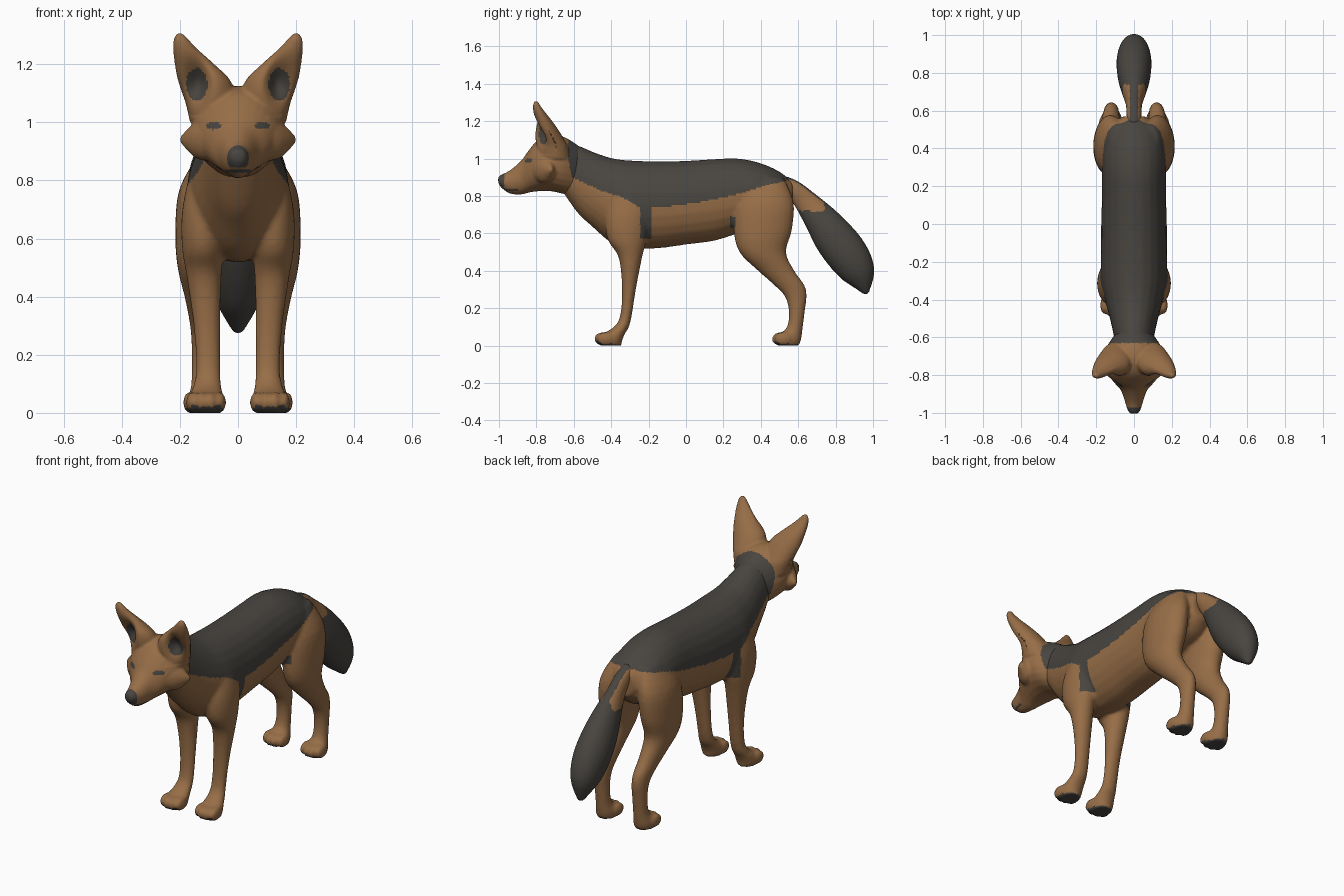
import bpy, bmesh, math
from mathutils import Vector

if "Cube" in bpy.data.objects:
    bpy.data.objects.remove(bpy.data.objects["Cube"])

# ---------- materials ----------
def material(name, rgb):
    m = bpy.data.materials.new(name)
    m.diffuse_color = (*rgb, 1)
    m.use_nodes = True
    m.node_tree.nodes["Principled BSDF"].inputs["Base Color"].default_value = m.diffuse_color
    return m

TAN = material("tan fur", (0.31, 0.155, 0.063))
DARK = material("dark fur", (0.066, 0.06, 0.052))

# ---------- helpers ----------
def spline(rows, steps=4):
    """Catmull-Rom interpolation of rows of numbers."""
    out = []
    for i in range(len(rows) - 1):
        p0, p1, p2, p3 = (rows[max(0, min(len(rows) - 1, i + k))] for k in (-1, 0, 1, 2))
        for s in range(steps):
            t = s / steps
            out.append([0.5 * (2 * b + (c - a) * t + (2 * a - 5 * b + 4 * c - d) * t * t
                               + (3 * b - a - 3 * c + d) * t ** 3)
                        for a, b, c, d in zip(p0, p1, p2, p3)])
    return out + [list(rows[-1])]

def loft(bm, rings, n=24):
    """Closed tube through elliptical rings (centre, half axis u, half axis v)."""
    loops = []
    for c, u, v in rings:
        loops.append([bm.verts.new(Vector(c) + Vector(u) * math.cos(2 * math.pi * k / n)
                                   + Vector(v) * math.sin(2 * math.pi * k / n)) for k in range(n)])
    for a, b in zip(loops, loops[1:]):
        for k in range(n):
            bm.faces.new((a[k], a[(k + 1) % n], b[(k + 1) % n], b[k]))
    bm.faces.new(loops[0])
    bm.faces.new(loops[-1])

def along_y(bm, rows):
    """rows: y, bottom, top, half width"""
    loft(bm, [((0, y, (b + t) / 2), (w, 0, 0), (0, 0, (t - b) / 2)) for y, b, t, w in spline(rows)])

def along_z(bm, rows):
    """rows: z, front y, back y, centre x, half width; mirrored pair"""
    for s in (-1, 1):
        loft(bm, [((s * x, (f + b) / 2, z), (w, 0, 0), (0, (b - f) / 2, 0))
                  for z, f, b, x, w in spline(rows)])

def blob(bm, x, y, z, rx, ry, rz):
    """mirrored pair of ellipsoids"""
    for s in (-1, 1):
        r = bmesh.ops.create_uvsphere(bm, u_segments=16, v_segments=10, radius=1)
        for v in r["verts"]:
            v.co = (s * x + v.co.x * rx, y + v.co.y * ry, z + v.co.z * rz)

def finish(bm, name, voxel, smooth, dark_rule, reshape=None):
    """Fuse the overlapping forms, smooth them, and colour faces by a rule."""
    bmesh.ops.recalc_face_normals(bm, faces=bm.faces)
    me = bpy.data.meshes.new(name)
    bm.to_mesh(me)
    bm.free()
    ob = bpy.data.objects.new(name, me)
    bpy.context.collection.objects.link(ob)
    r = ob.modifiers.new("fuse", 'REMESH')
    r.mode, r.voxel_size = 'VOXEL', voxel
    s = ob.modifiers.new("soften", 'SMOOTH')
    s.factor, s.iterations = 0.5, smooth
    bpy.ops.object.select_all(action='DESELECT')
    ob.select_set(True)
    bpy.context.view_layer.objects.active = ob
    bpy.ops.object.convert(target='MESH')
    me = ob.data
    if reshape:
        moves = [reshape(v.co, v.normal) for v in me.vertices]
        for v, m in zip(me.vertices, moves):
            v.co += m
        me.update()
    me.materials.clear()
    me.materials.append(TAN)
    me.materials.append(DARK)
    for p in me.polygons:
        p.material_index = int(dark_rule(p.center, p.normal))
        p.use_smooth = True

# ---------- colour rules ----------
EDGE = [(-.63, 1.0), (-.61, .90), (-.46, .83), (-.33, .79), (-.25, .74), (-.12, .74),
        (.07, .765), (.28, .81), (.44, .86), (.55, .885), (.70, .89)]

def saddle(c, n):
    if c.y < -.63:
        return False
    for (y0, z0), (y1, z1) in zip(EDGE, EDGE[1:]):
        if y0 <= c.y <= y1 and c.z > z0 + (z1 - z0) * (c.y - y0) / (y1 - y0):
            return True
    return False

def body_dark(c, n):
    stripe = -.245 < c.y < -.185 and .57 < c.z < .8 and abs(c.x) > .1
    flank = .235 < c.y < .265 and .63 < c.z < .69 and abs(c.x) > .1
    pads = c.z < .03 and n.z < -.5
    return saddle(c, n) or stripe or flank or pads

def head_dark(c, n):
    ax = abs(c.x)
    nose = c.y < -.972 and c.z > .845
    mouth = c.y < -.9 and abs(c.z - .832) < .006
    eye = c.y < -.78 and ((ax - .085) / .026) ** 2 + ((c.z - .988) / .013) ** 2 < 1
    ear = n.y < .3 and c.y < -.69 and ((ax - .142) / .036) ** 2 + ((c.z - 1.13) / .056) ** 2 < 1
    return nose or mouth or eye or ear or saddle(c, n)

def tail_dark(c, n):
    top_stripe = abs(c.x) < .022 and n.z > 0
    return top_stripe or c.z < .72 or c.y > .74

# ---------- body with four legs ----------
bm = bmesh.new()
along_y(bm, [(-.67, .84, 1.08, .095), (-.58, .71, 1.07, .11), (-.5, .635, 1.037, .128),
             (-.4, .55, 1.003, .155), (-.3, .52, .99, .175), (-.15, .52, .985, .176),
             (0, .54, .988, .174), (.15, .56, .997, .17), (.28, .60, 1.0, .17),
             (.4, .63, .975, .165), (.5, .66, .93, .13), (.57, .73, .875, .06)])
# front legs
along_z(bm, [(.85, -.38, -.2, .1, .06), (.7, -.43, -.19, .115, .077), (.57, -.42, -.21, .12, .073),
             (.47, -.36, -.235, .117, .06), (.3, -.342, -.268, .107, .046), (.16, -.352, -.29, .103, .042),
             (.1, -.385, -.305, .105, .047), (.065, -.44, -.325, .108, .057),
             (.03, -.46, -.34, .11, .06), (0, -.46, -.345, .11, .052)])
# hind legs
along_z(bm, [(.9, .34, .52, .08, .05), (.77, .27, .575, .12, .082), (.62, .255, .567, .132, .084),
             (.5, .285, .535, .134, .074), (.4, .385, .58, .128, .056), (.32, .475, .635, .122, .046),
             (.26, .53, .645, .12, .041), (.18, .55, .635, .12, .039), (.1, .54, .625, .12, .041),
             (.06, .50, .62, .12, .05), (.03, .49, .615, .12, .055), (0, .49, .605, .12, .05)])
# toes
for paw_y, paw_x in ((-.445, .11), (.505, .12)):
    for dx, dy in ((-.048, .015), (-.017, 0), (.017, 0), (.048, .015)):
        blob(bm, paw_x + dx, paw_y + dy, .036, .021, .048, .037)
finish(bm, "body_and_legs", .0105, 4, body_dark)

# ---------- head with ears ----------
bm = bmesh.new()
along_y(bm, [(-1.004, .868, .903, .02), (-.985, .842, .915, .034), (-.94, .812, .938, .048),
             (-.88, .808, .99, .07), (-.84, .818, 1.045, .105), (-.79, .825, 1.1, .14),
             (-.72, .825, 1.125, .16), (-.65, .81, 1.115, .145), (-.57, .80, 1.065, .09)])
# ears
along_z(bm, [(1.0, -.78, -.62, .09, .075), (1.06, -.80, -.63, .098, .083), (1.1, -.81, -.65, .103, .092),
             (1.15, -.815, -.68, .12, .09), (1.2, -.815, -.715, .15, .068), (1.25, -.818, -.755, .181, .043),
             (1.285, -.818, -.78, .196, .026), (1.305, -.812, -.79, .2, .012)])
# cheek tufts
for s in (-1, 1):
    loft(bm, [((s * x, y, z), (0, r, 0), (0, 0, r * 1.2)) for x, y, z, r in
              spline([(.09, -.77, .95, .07), (.14, -.75, .94, .055), (.175, -.735, .94, .03),
                      (.2, -.72, .94, .006)])])

def ear_hollow(co, n):
    if co.z < 1.02 or n.y > .2 or co.y > -.7:
        return Vector((0, 0, 0))
    f = math.exp(-(((abs(co.x) - .148) / .042) ** 2 + ((co.z - 1.135) / .07) ** 2))
    return Vector((-math.copysign(.012, co.x) * f, .06 * f, 0))

finish(bm, "head_and_ears", .0075, 3, head_dark, ear_hollow)

# ---------- bushy tail ----------
bm = bmesh.new()
rows = spline([(.52, .875, .035, .035), (.58, .835, .048, .04), (.645, .765, .066, .045),
               (.72, .675, .09, .07), (.79, .58, .11, .088), (.87, .475, .112, .092),
               (.93, .375, .085, .07), (.965, .275, .012, .015)])
rings = []
for i, (y, z, h, w) in enumerate(rows):
    a, b = rows[max(i - 1, 0)], rows[min(i + 1, len(rows) - 1)]
    t = Vector((0, b[0] - a[0], b[1] - a[1])).normalized()
    rings.append(((0, y, z), (w, 0, 0), (0, -t.z * h, t.y * h)))
loft(bm, rings)
finish(bm, "tail", .01, 3, tail_dark)
